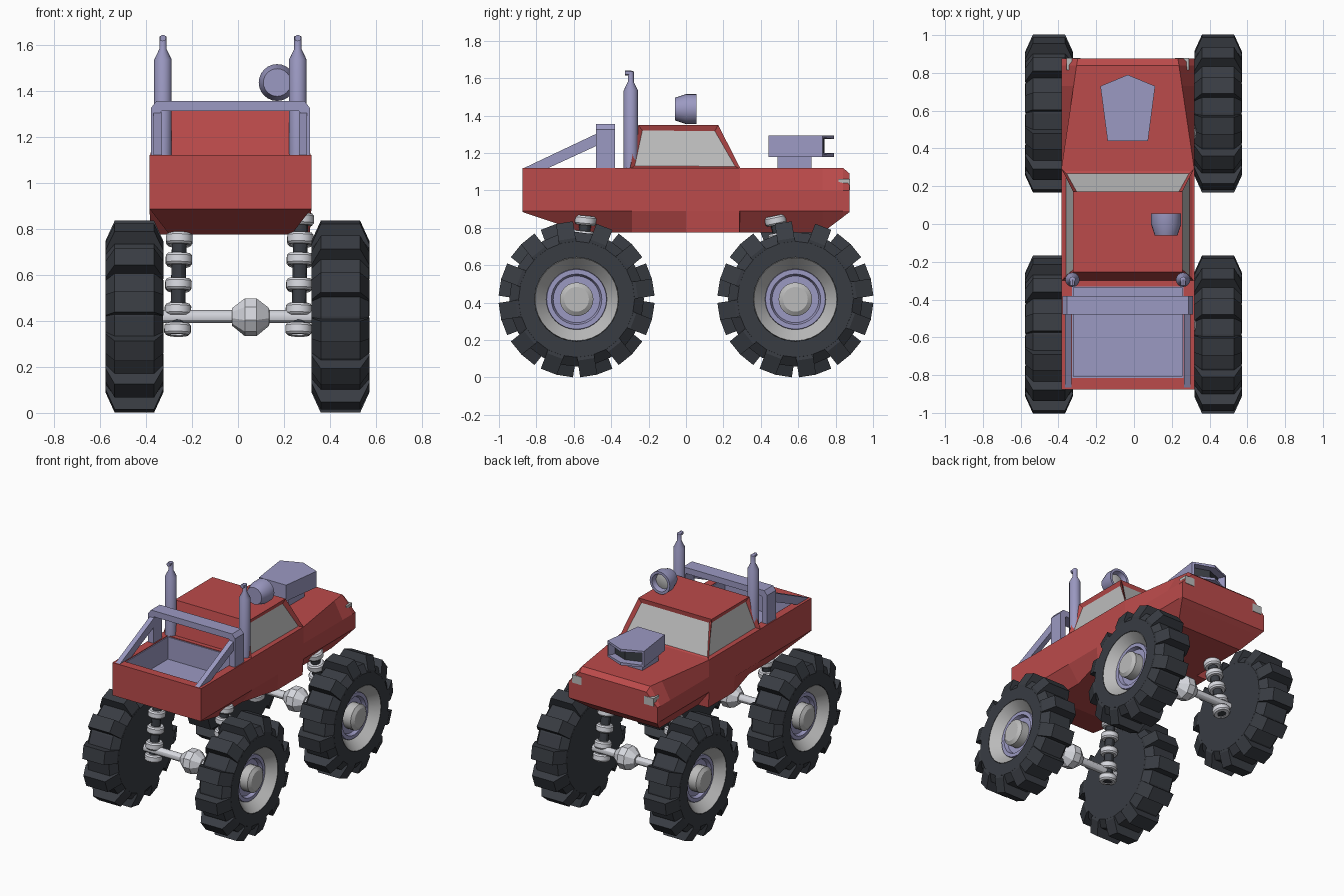
import bpy, bmesh
from math import pi, sin, cos, radians
from mathutils import Matrix, Vector

if "Cube" in bpy.data.objects:
    bpy.data.objects.remove(bpy.data.objects["Cube"])

CX = -0.033  # body centre line


def mat(name, r, g, b):
    m = bpy.data.materials.new(name)
    m.diffuse_color = (r, g, b, 1)
    m.use_nodes = True
    m.node_tree.nodes["Principled BSDF"].inputs["Base Color"].default_value = m.diffuse_color
    return m


RED = mat("red_paint", 0.5, 0.07, 0.07)
PURPLE = mat("purple_trim", 0.33, 0.32, 0.54)
DARK = mat("rubber", 0.04, 0.045, 0.055)
GREY = mat("grey", 0.5, 0.5, 0.5)
CHROME = mat("light_metal", 0.68, 0.69, 0.74)


def finish(name, bm, mats, M=None, smooth=False):
    bmesh.ops.remove_doubles(bm, verts=bm.verts, dist=1e-5)
    bmesh.ops.recalc_face_normals(bm, faces=bm.faces)
    if M:
        bm.transform(M)
    me = bpy.data.meshes.new(name)
    bm.to_mesh(me)
    bm.free()
    ob = bpy.data.objects.new(name, me)
    bpy.context.collection.objects.link(ob)
    for m in mats:
        me.materials.append(m)
    if smooth:
        bpy.ops.object.select_all(action='DESELECT')
        ob.select_set(True)
        bpy.context.view_layer.objects.active = ob
        bpy.ops.object.shade_smooth_by_angle(angle=radians(30))
    return ob


def loft(bm, rings, caps=True):
    vs = [[bm.verts.new(p) for p in r] for r in rings]
    n = len(rings[0])
    for a, b in zip(vs, vs[1:]):
        for i in range(n):
            bm.faces.new((a[i], a[(i + 1) % n], b[(i + 1) % n], b[i]))
    if caps:
        bm.faces.new(vs[0])
        bm.faces.new(vs[-1])


def lathe(bm, prof, n=24):
    loft(bm, [[(r * cos(2 * pi * i / n), r * sin(2 * pi * i / n), h) for i in range(n)]
              for r, h in prof], caps=False)


def turned(name, prof, m, M, n=24, smooth=True):
    bm = bmesh.new()
    lathe(bm, prof, n)
    return finish(name, bm, [m], M, smooth)


def box(name, x, y, z, m):
    bm = bmesh.new()
    loft(bm, [[(x[0], y[0], h), (x[1], y[0], h), (x[1], y[1], h), (x[0], y[1], h)] for h in z])
    return finish(name, bm, [m])


def side_prism(name, yz, x0, x1, m):
    bm = bmesh.new()
    loft(bm, [[(x, y, z) for y, z in yz] for x in (x0, x1)])
    return finish(name, bm, [m])


# Body tub lofted along y: (y, top half width, top z, bottom half width, bottom z)
stations = [(-.875, .352, 1.12, .35, .885), (-.55, .352, 1.12, .265, .775),
            (-.29, .352, 1.12, .265, .775), (0, .352, 1.12, .345, .775),
            (.287, .352, 1.12, .345, .775), (.29, .352, 1.12, .265, .775),
            (.73, .287, 1.12, .265, .775), (.84, .271, 1.12, .33, .858),
            (.875, .265, 1.09, .35, .885)]
bm = bmesh.new()
rings = []
for y, wt, zt, wb, zb in stations:
    half = [(wt, zt), (.352, 1.0), (.352, .89), (wb, zb)]
    rings.append([(CX + x, y, z) for x, z in half] + [(CX - x, y, z) for x, z in half[::-1]])
loft(bm, rings)
body = finish("body", bm, [RED])

# Open cargo bed cut into the body, with a liner
cutter = box("bed_cutter", (CX - .295, CX + .295), (-.815, -.33), (.95, 1.3), RED)
cutter.hide_render = True
mod = body.modifiers.new("bed", 'BOOLEAN')
mod.operation, mod.object, mod.solver = 'DIFFERENCE', cutter, 'EXACT'
bpy.context.view_layer.objects.active = body
bpy.ops.object.modifier_apply(modifier="bed")
bpy.data.objects.remove(cutter)
box("bed_floor", (CX - .295, CX + .295), (-.815, -.33), (.945, .956), PURPLE)
for s in (-1, 1):
    box("bed_side", sorted((CX + s * .288, CX + s * .296)), (-.815, -.33), (.95, 1.115), PURPLE)
for y in (-.815, -.337):
    box("bed_end", (CX - .295, CX + .295), (y, y + .007), (.95, 1.115), PURPLE)

# Cab with inset windows
bm = bmesh.new()
loft(bm, [[(CX - w, y0, z), (CX + w, y0, z), (CX + w, y1, z), (CX - w, y1, z)]
          for w, y0, y1, z in [(.35, -.30, .292, 1.115), (.29, -.255, .172, 1.35)]])
bmesh.ops.recalc_face_normals(bm, faces=bm.faces)
glass = [f for f in bm.faces if abs(f.normal.z) < .9 and f.normal.y > -.5]
bmesh.ops.inset_individual(bm, faces=glass, thickness=.034, depth=-.018)
for f in glass:
    f.material_index = 1
finish("cab", bm, [RED, GREY])

# Headlights
for s in (-1, 1):
    box("headlight", sorted((CX + s * .25, CX + s * .325)), (.815, .878), (1.003, 1.06), GREY)

# Hood scoop with recessed intake
bm = bmesh.new()
pent = [(-.107, .44), (.107, .44), (.145, .73), (0, .79), (-.145, .73)]
loft(bm, [[(CX + x, y, z) for x, y in pent] for z in (1.18, 1.295)])
bmesh.ops.recalc_face_normals(bm, faces=bm.faces)
mouth = [f for f in bm.faces if f.normal.y > .5]
bmesh.ops.inset_region(bm, faces=mouth, thickness=.02, depth=0)
bmesh.ops.inset_region(bm, faces=mouth, thickness=.0005, depth=-.05)
for f in mouth:
    f.material_index = 1
finish("hood_scoop", bm, [PURPLE, DARK])
box("scoop_base", (CX - .09, CX + .09), (.49, .67), (1.11, 1.185), PURPLE)

# Roll bar: one bent arch plus two rear struts
bm = bmesh.new()
outer = [(.345, 1.11), (.345, 1.325), (.322, 1.354)]
inner = [(.303, 1.11), (.303, 1.305), (.298, 1.311)]
arch = outer + [(-x, z) for x, z in outer[::-1]] + [(-x, z) for x, z in inner] + inner[::-1]
loft(bm, [[(CX + x, y, z) for x, z in arch] for y in (-.48, -.38)])
finish("roll_bar", bm, [PURPLE])
for s in (-1, 1):
    side_prism("roll_bar_strut", [(-.87, 1.118), (-.74, 1.118), (-.475, 1.24), (-.475, 1.305)],
               CX + s * .298, CX + s * .333, PURPLE)

# Exhaust stacks with bent tips
for s in (-1, 1):
    M = Matrix.Translation((CX + s * .293, -.295, 0))
    turned("exhaust_stack", [(0, 1.1), (.038, 1.1), (.038, 1.535), (.016, 1.58),
                             (.016, 1.635), (0, 1.642)], PURPLE, M, 16)
    turned("exhaust_tip", [(0, 0), (.014, 0), (.014, .03), (0, .03)], PURPLE,
           M @ Matrix.Translation((0, 0, 1.628)) @ Matrix.Rotation(pi / 2, 4, 'X'), 12)

# Roof lamp facing forward
ML = Matrix.Translation((.17, 0, 1.435)) @ Matrix.Rotation(-pi / 2, 4, 'X')
turned("roof_lamp", [(0, -.06), (.06, -.06), (.08, 0), (.08, .055), (.062, .055),
                     (.05, .01), (0, .01)], PURPLE, ML)
turned("roof_lamp_lens", [(.056, .02), (.03, .028), (0, .03)], GREY, ML)

# Wheels and running gear
tyre = [(0, .3225), (.31, .3225), (.36, .362), (.36, .533), (.31, .5725), (.225, .5725), (.225, .53)]
lug = [(.30, .3235), (.325, .3215), (.415, .362), (.415, .533), (.325, .5735), (.30, .5715)]
rim = [(.226, .55), (.222, .572), (.16, .50), (.16, .48)]
ring = [(.165, .49), (.16, .515), (.135, .515), (.125, .49), (.0, .49)]
hub = [(.09, .485), (.09, .55), (.066, .566), (0, .566)]
for sy in (-1, 1):
    for sx in (-1, 1):
        M = Matrix.Translation((-.0025, sy * .585, .418)) @ Matrix.Rotation(sx * pi / 2, 4, 'Y')
        bm = bmesh.new()
        lathe(bm, tyre)
        for k in range(12):
            a = radians(9 + 30 * k)
            u, t = Vector((cos(a), sin(a), 0)), Vector((-sin(a), cos(a), 0))
            loft(bm, [[u * r + t * d + Vector((0, 0, h)) for r, h in lug] for d in (-.046, .046)])
        finish("tyre", bm, [DARK], M)
        turned("wheel_rim", rim, GREY, M, 32)
        turned("wheel_ring", ring, PURPLE, M, 32)
        turned("wheel_hub", hub, GREY, M, 24)

        # Shock absorber: dark core with stacked light collars
        foot = Vector((sx * .263, sy * .585, .345))
        head = Vector((sx * .263 + .01, -.535 if sy < 0 else .475, .86))
        d = head - foot
        S = Matrix.Translation(foot) @ d.to_track_quat('Z', 'Y').to_matrix().to_4x4()
        turned("shock_core", [(0, 0), (.032, 0), (.032, d.length), (0, d.length)], DARK, S, 12)
        bm = bmesh.new()
        for h in (.02, .105, .215, .325, .415, d.length - .02):
            lathe(bm, [(.03, h - .025), (.05, h - .025), (.058, h - .015), (.058, h + .015),
                       (.05, h + .025), (.03, h + .025)], 16)
        finish("shock_collars", bm, [CHROME], S, True)

    # Axle and faceted differential
    A = Matrix.Translation((0, sy * .585, .418)) @ Matrix.Rotation(pi / 2, 4, 'Y')
    turned("axle", [(0, -.33), (.028, -.33), (.028, .33), (0, .33)], CHROME, A, 12)
    turned("differential", [(0, -.03), (.04, -.025), (.085, .03), (.085, .08), (.04, .135), (0, .14)],
           CHROME, A, 9, False)
